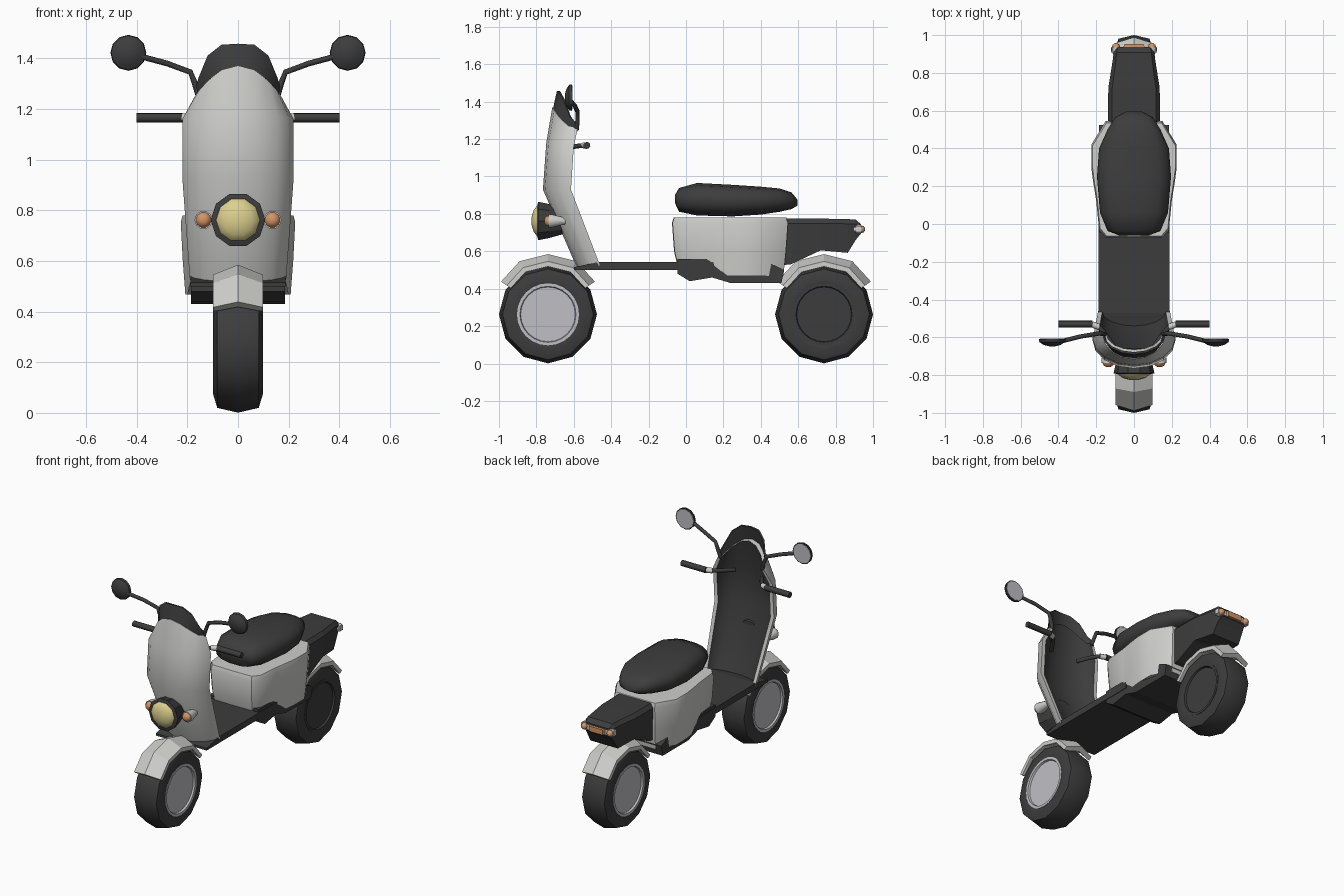
import bpy, bmesh, math
from mathutils import Vector

if "Cube" in bpy.data.objects:
    bpy.data.objects.remove(bpy.data.objects["Cube"])


def material(name, r, g, b):
    m = bpy.data.materials.new(name)
    m.diffuse_color = (r, g, b, 1)
    m.use_nodes = True
    m.node_tree.nodes["Principled BSDF"].inputs["Base Color"].default_value = m.diffuse_color
    return m


WHITE = material("pale_paint", .62, .62, .6)
GREY = material("light_metal", .52, .52, .56)
DARK = material("dark_plastic", .046, .046, .046)
YELLOW = material("lamp_yellow", .72, .63, .27)
ORANGE = material("signal_orange", .66, .3, .13)


def loft(name, rings, mats, smooth=None, strip_caps=False, mat_rule=None):
    """Skin closed rings of equal size; cap both ends."""
    bm = bmesh.new()
    vs = [[bm.verts.new(p) for p in r] for r in rings]
    n = len(vs[0])
    for a, b in zip(vs, vs[1:]):
        for i in range(n):
            f = bm.faces.new((a[i], a[(i + 1) % n], b[(i + 1) % n], b[i]))
            if mat_rule:
                f.material_index = mat_rule(i)
    for r in (vs[0], vs[-1]):
        if strip_caps:
            for i in range(n // 2 - 1):
                bm.faces.new((r[i], r[i + 1], r[n - 2 - i], r[n - 1 - i]))
        else:
            bm.faces.new(r)
    bmesh.ops.recalc_face_normals(bm, faces=bm.faces)
    me = bpy.data.meshes.new(name)
    bm.to_mesh(me)
    bm.free()
    for m in mats:
        me.materials.append(m)
    ob = bpy.data.objects.new(name, me)
    bpy.context.collection.objects.link(ob)
    if smooth:
        me.shade_smooth()
        me.set_sharp_from_angle(angle=math.radians(smooth))
    return ob


def lathe(name, profile, centre, axis, n, mat, smooth=None):
    """Turn (axial, radius) points round the x or y axis."""
    rings = []
    for a, r in profile:
        ring = []
        for k in range(n):
            t = 2 * math.pi * k / n
            c, s = r * math.cos(t), r * math.sin(t)
            ring.append(Vector(centre) + Vector((a, c, s) if axis == "x" else (c, a, s)))
        rings.append(ring)
    return loft(name, rings, [mat], smooth)


def tube(name, path, r, mat, n=8):
    pts = [Vector(p) for p in path]
    rings = []
    for i, p in enumerate(pts):
        d = (pts[min(i + 1, len(pts) - 1)] - pts[max(i - 1, 0)]).normalized()
        u = d.cross(Vector((0, .3, 1))).normalized()
        v = d.cross(u)
        rings.append([p + r * (u * math.cos(2 * math.pi * k / n) + v * math.sin(2 * math.pi * k / n))
                      for k in range(n)])
    return loft(name, rings, [mat], 50)


def side_extrude(name, outline, hw, mat):
    return loft(name, [[(x, y, z) for y, z in outline] for x in (-hw, hw)], [mat])


# Wheels, hubs and fenders
FENDER = [(-.098, .256), (-.098, .283), (0, .322), (.098, .283), (.098, .256),
          (.085, .256), (0, .285), (-.085, .256)]
for label, y in (("front", -.738), ("rear", .738)):
    c = (0, y, .263)
    half = [(.07, .15), (.09, .16), (.098, .19), (.082, .243)]
    lathe(label + "_tyre", [(-a, r) for a, r in half] + [(0, .262)] + half[::-1], c, "x", 12, DARK, 40)
    for s, side in ((-1, "left"), (1, "right")):
        m = DARK if (label, s) == ("rear", 1) else GREY
        lathe(f"{label}_hub_{side}", [(s * a, r) for a, r in
              ((.06, .166), (.095, .166), (.095, .15), (.083, .146))], c, "x", 24, m, 30)
    rings = []
    for deg in (35, 62, 90, 118, 145):
        t = math.radians(deg)
        k = .95 if deg in (35, 145) else 1
        rings.append([(x, y + r * k * math.cos(t), .263 + r * k * math.sin(t)) for x, r in FENDER])
    loft(label + "_fender", rings, [WHITE])


# Leg shield and fly screen: curved sheets, rows of (z mid, z side, y front, y back, half width)
def curved_sheet(name, rows, mats, thick, inset, power):
    angles = [math.radians(-90 + 22.5 * i) for i in range(9)]
    rings = []
    for zc, zs, yf, yb, hw in rows:
        def point(a, y0, w):
            return (w * math.sin(a), y0 + (yb - y0) * (1 - math.cos(a)),
                    zc + (zs - zc) * abs(math.sin(a)) ** power)
        rings.append([point(a, yf, hw) for a in angles] +
                     [point(a, yf + thick, hw * inset) for a in angles[::-1]])
    return loft(name, rings, mats, 35, True, lambda i: 1 if 9 <= i < 17 and len(mats) > 1 else 0)


curved_sheet("leg_shield", [(.505, .525, -.58, -.46, .19), (.93, .93, -.765, -.615, .22),
                            (1.18, 1.16, -.747, -.6, .22), (1.37, 1.255, -.715, -.58, .168)],
             [WHITE, DARK], .05, .88, 2)
curved_sheet("fly_screen", [(1.345, 1.24, -.715, -.58, .16), (1.458, 1.27, -.69, -.577, .17)],
             [DARK], .012, .95, 4)

# Headlight
lathe("headlight_shell", [(-.66, .075), (-.73, .095), (-.79, .108), (-.795, .09)], (0, 0, .762), "y", 10, DARK)
lathe("headlight_lens", [(-.785, .09), (-.796, .086), (-.815, .06), (-.825, .025)], (0, 0, .762), "y", 10, YELLOW, 40)


# Turn signals, facing along d
def signal(name, x, y, z, d, r, depth):
    lathe(name + "_housing", [(-d * depth, r * .5), (-d * .02, r), (0, r)], (x, y, z), "y", 10, WHITE, 40)
    lathe(name + "_lens", [(0, r * .85), (d * .014, r * .7), (d * .022, r * .3)], (x, y, z), "y", 10, ORANGE, 40)


for s, side in ((-1, "left"), (1, "right")):
    signal("front_signal_" + side, s * .136, -.735, .762, -1, .036, .09)
    signal("rear_signal_" + side, s * .095, .935, .718, 1, .026, .04)

    # Handlebar and grip
    tube("handlebar_" + side, [(s * .1, -.66, 1.15), (s * .14, -.6, 1.16), (s * .18, -.55, 1.166),
                               (s * .23, -.53, 1.166)], .013, DARK)
    tube("bar_collar_" + side, [(s * .185, -.545, 1.166), (s * .22, -.532, 1.166)], .017, WHITE)
    tube("grip_" + side, [(s * .22, -.53, 1.166), (s * .4, -.53, 1.166)], .019, DARK)

    # Mirror
    tube("mirror_stalk_" + side, [(s * .155, -.585, 1.25), (s * .17, -.58, 1.3), (s * .188, -.58, 1.346),
                                  (s * .28, -.595, 1.38), (s * .4, -.625, 1.412)], .012, DARK)
    lathe("mirror_shell_" + side, [(-.61, .071), (-.625, .068), (-.64, .045), (-.648, .015)],
          (s * .433, 0, 1.422), "y", 12, DARK, 40)
    lathe("mirror_glass_" + side, [(-.611, .064), (-.607, .064)], (s * .433, 0, 1.422), "y", 12, GREY)

# Floor board and lower hull
side_extrude("floor_board", [(-.6, .5), (-.6, .515), (-.47, .542), (.15, .542), (.15, .5)], .188, DARK)
side_extrude("lower_hull", [(-.045, .56), (-.045, .48), (.02, .44), (.14, .46), (.24, .43),
                            (.51, .43), (.525, .5), (.4, .56)], .185, DARK)

# Rear body: half outline mirrored, with the bottom edge stepping down to the rear
half = [(0, -.075), (.15, -.072), (.185, -.03), (.2, .12), (.206, .16), (.216, .22),
        (.226, .3), (.226, .42), (.15, .545), (0, .545)]
outline = half + [(-x, y) for x, y in half[-2:0:-1]]


def body_ring(scale, z):
    return [(x * scale, .24 + (y - .24) * scale, z(y)) for x, y in outline]


loft("rear_body", [body_ring(.92, lambda y: .54 - .073 * min(max((y - .12) / .1, 0), 1)),
                   body_ring(.965, lambda y: .6), body_ring(1, lambda y: .752),
                   body_ring(.97, lambda y: .78)], [WHITE], 35)

# Seat: stations of (y, half width, z top, z bottom)
rings = []
for y, hw, zt, zb in [(-.06, .08, .9, .86), (-.037, .14, .94, .81), (.06, .18, .967, .79),
                      (.25, .196, .957, .785), (.4, .185, .947, .795), (.5, .14, .937, .81),
                      (.565, .1, .915, .825), (.597, .04, .875, .845)]:
    ring = []
    for k in range(14):
        t = 2 * math.pi * k / 14
        c, s = math.cos(t), math.sin(t)
        ring.append((hw * math.copysign(abs(c) ** .75, c), y,
                     (zt + zb) / 2 + (zt - zb) / 2 * math.copysign(abs(s) ** .75, s)))
    rings.append(ring)
loft("seat", rings, [DARK], 50)

# Tail box: stations of (y, half width, z top, z bottom)
loft("tail_box", [[(-w * .85, y, t), (w * .85, y, t), (w, y, t - .025), (w * .9, y, b),
                   (-w * .9, y, b), (-w, y, t - .025)]
                  for y, w, t, b in [(.5, .133, .775, .525), (.56, .138, .775, .53), (.72, .136, .775, .605),
                                     (.865, .113, .772, .592), (.907, .108, .77, .66), (.935, .1, .745, .695)]],
     [DARK])

# Tail lamp
loft("tail_lamp_mount", [[(-.12, y, .735), (.12, y, .735), (.12, y, .703), (-.12, y, .703)] for y in (.905, .938)], [WHITE])
loft("tail_lamp", [[(-w, y, .735), (w, y, .735), (w, y, .7), (-w, y, .7)] for y, w in ((.93, .06), (.952, .05))], [ORANGE])
